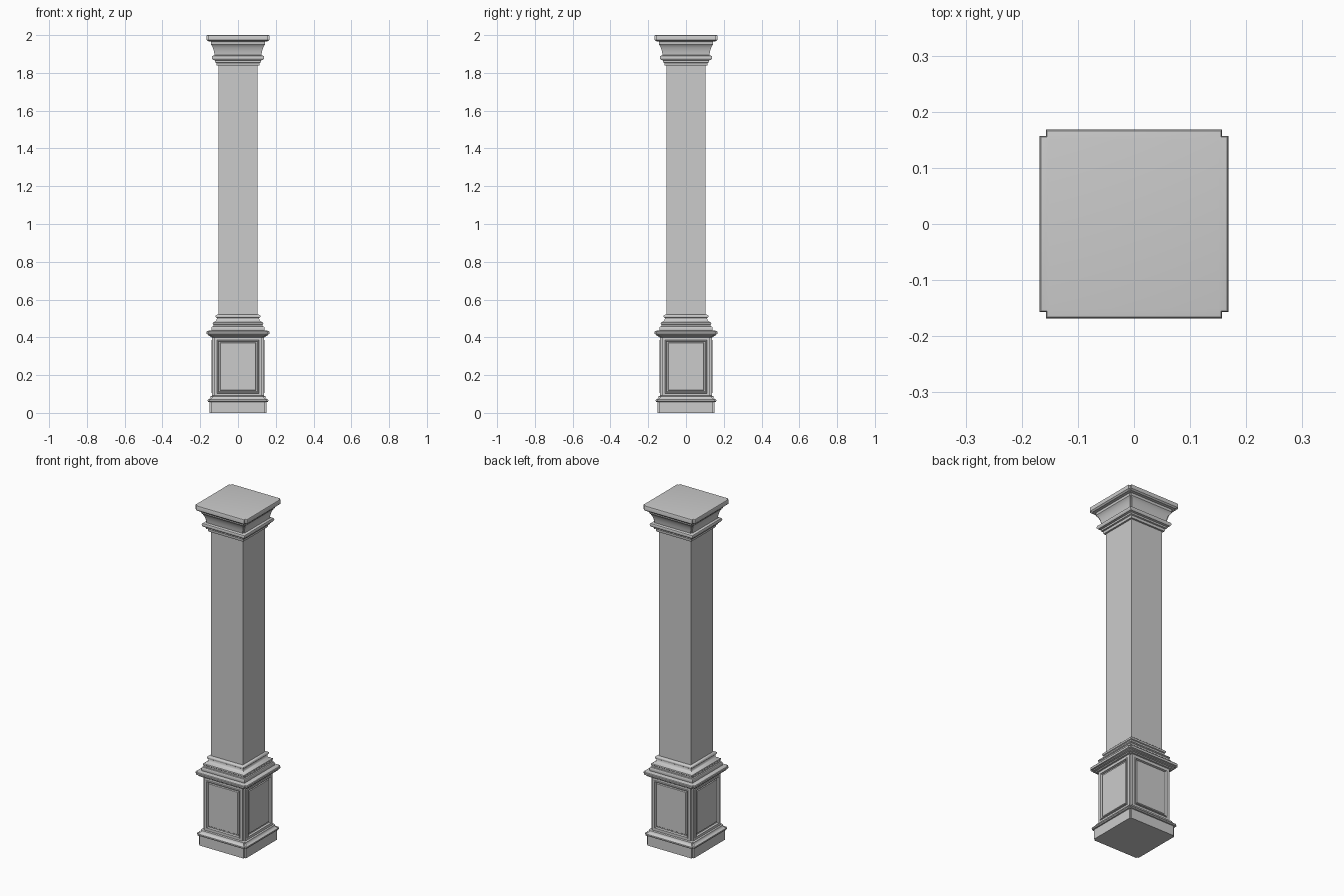
import bpy, bmesh


def loft(name, profile, notch=0.0, panels=False):
    """Stack square rings (half width, z); notch cuts a small square out of each corner."""
    bm = bmesh.new()
    rings = []
    for h, z in profile:
        k = h - notch
        corner = [(h, k), (k, k), (k, h)] if notch else [(h, h)]
        ring = []
        for _ in range(4):
            ring += [bm.verts.new((x, y, z)) for x, y in corner]
            corner = [(-y, x) for x, y in corner]
        rings.append(ring)
    n = len(rings[0])
    for a, b in zip(rings, rings[1:]):
        for i in range(n):
            j = (i + 1) % n
            bm.faces.new((a[i], a[j], b[j], b[i]))
    bm.faces.new(rings[0][::-1])
    bm.faces.new(rings[-1])
    bm.normal_update()
    if panels:
        # sunk moulding around a raised field on each wide side
        sides = [f for f in bm.faces if abs(f.normal.z) < 0.1 and f.calc_area() > 0.04]
        for thick, depth in ((0.022, 0), (0.003, 0.004), (0.005, 0), (0.004, -0.011),
                             (0.008, 0), (0.005, 0.005)):
            bmesh.ops.inset_individual(bm, faces=sides, thickness=thick, depth=depth)
    me = bpy.data.meshes.new(name)
    bm.to_mesh(me)
    bm.free()
    ob = bpy.data.objects.new(name, me)
    bpy.context.collection.objects.link(ob)
    bpy.ops.object.select_all(action='DESELECT')
    ob.select_set(True)
    bpy.context.view_layer.objects.active = ob
    bpy.ops.object.shade_smooth_by_angle(angle=0.6)
    return ob


# Pedestal: plinth, panelled die and cap
loft("plinth", [(0.152, 0), (0.152, 0.057), (0.158, 0.059), (0.161, 0.064), (0.160, 0.070),
                (0.154, 0.073), (0.149, 0.077), (0.146, 0.083), (0.145, 0.088), (0.138, 0.091)], 0.009)
loft("pedestal_die", [(0.137, 0.088), (0.137, 0.402)], 0.011, panels=True)
loft("pedestal_cap", [(0.138, 0.400), (0.145, 0.402), (0.148, 0.407), (0.158, 0.410), (0.158, 0.415),
                      (0.165, 0.418), (0.167, 0.422), (0.167, 0.429), (0.164, 0.433),
                      (0.150, 0.436)], 0.011)

# Column base mouldings
loft("column_base", [(0.138, 0.434), (0.140, 0.440), (0.140, 0.452), (0.137, 0.457), (0.131, 0.459),
                     (0.131, 0.468), (0.134, 0.471), (0.133, 0.478), (0.127, 0.481),
                     (0.118, 0.485), (0.113, 0.492), (0.112, 0.502), (0.117, 0.505),
                     (0.119, 0.510), (0.118, 0.515), (0.114, 0.519), (0.104, 0.521)])

# Shaft
loft("shaft", [(0.104, 0.515), (0.104, 1.842)])

# Capital: necking bead, flared bell and abacus
loft("capital_neck", [(0.104, 1.838), (0.113, 1.839), (0.115, 1.845), (0.115, 1.853), (0.122, 1.856),
                      (0.122, 1.866), (0.133, 1.869), (0.138, 1.875), (0.139, 1.882),
                      (0.136, 1.889), (0.127, 1.893), (0.120, 1.894)])
loft("capital_bell", [(0.124, 1.892), (0.126, 1.908), (0.129, 1.922), (0.134, 1.936), (0.140, 1.947),
                      (0.144, 1.951), (0.144, 1.966), (0.148, 1.972)], 0.007)
loft("abacus", [(0.146, 1.966), (0.160, 1.968), (0.163, 1.971), (0.168, 1.975), (0.168, 1.995),
                (0.166, 1.999), (0.162, 2.0)], 0.011)
